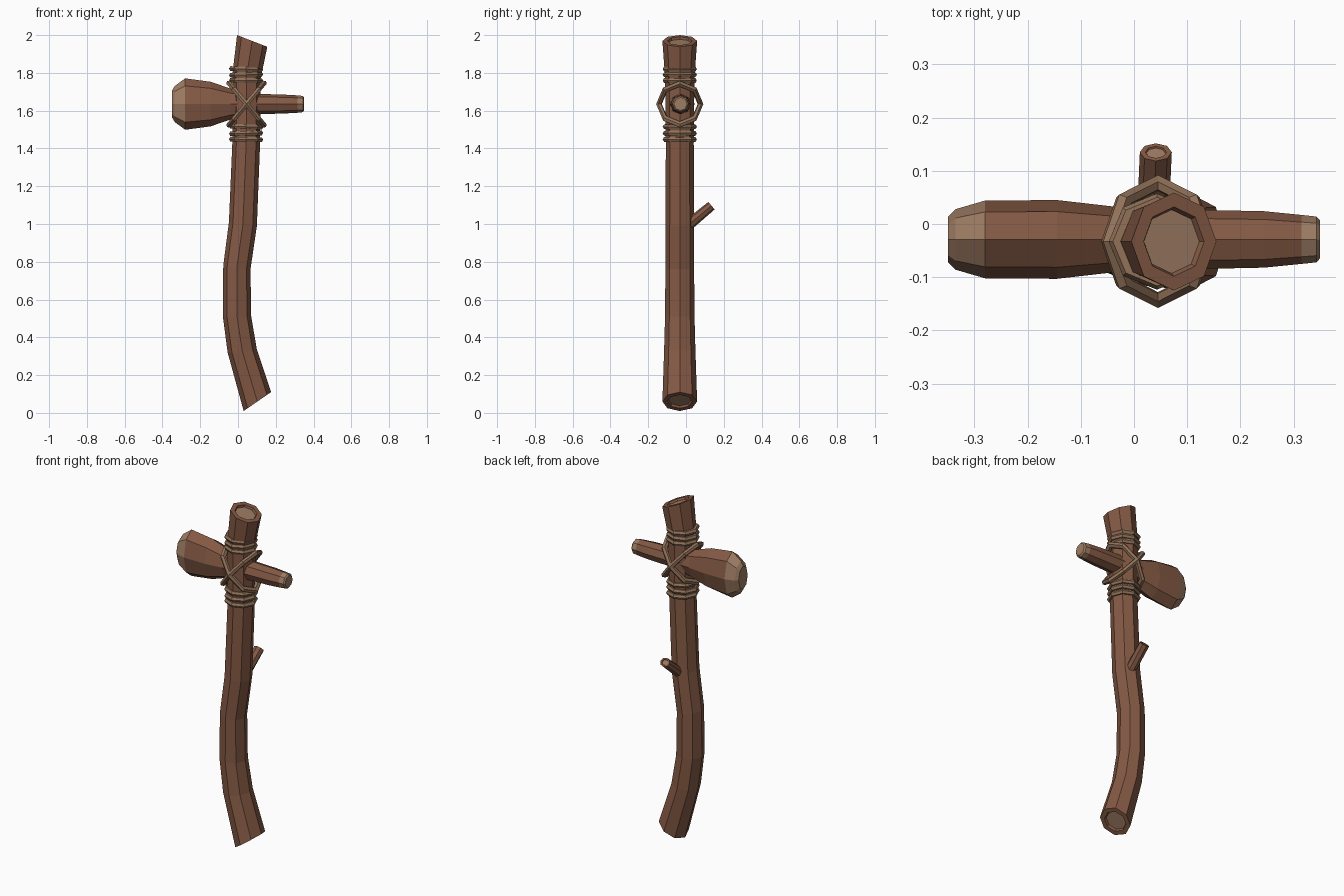
import bpy, bmesh, math
from mathutils import Vector

if "Cube" in bpy.data.objects:
    bpy.data.objects.remove(bpy.data.objects["Cube"])


def material(name, rgb):
    m = bpy.data.materials.new(name)
    m.diffuse_color = (*rgb, 1)
    m.use_nodes = True
    m.node_tree.nodes["Principled BSDF"].inputs["Base Color"].default_value = m.diffuse_color
    return m


WOOD = material("bark", (0.23, 0.10, 0.058))
LIGHT = material("cut_wood", (0.34, 0.20, 0.125))
ROPE = material("rope", (0.29, 0.17, 0.10))
CY = -0.033          # depth of the handle axis
HX, HZ = 0.045, 1.635  # where head and handle cross


def loft(name, rings, sides, light_spans=()):
    """Skin through rings of (centre, half-axis u, half-axis v)."""
    bm = bmesh.new()
    loops = []
    for c, u, v in rings:
        angles = [2 * math.pi * i / sides for i in range(sides)]
        loops.append([bm.verts.new(c + u * math.cos(a) + v * math.sin(a)) for a in angles])
    for k in range(len(loops) - 1):
        a, b = loops[k], loops[k + 1]
        for i in range(sides):
            j = (i + 1) % sides
            f = bm.faces.new((a[i], a[j], b[j], b[i]))
            f.material_index = 1 if k in light_spans else 0
    for l in (loops[0], loops[-1]):
        bm.faces.new(l).material_index = 1
    bmesh.ops.recalc_face_normals(bm, faces=bm.faces)
    me = bpy.data.meshes.new(name)
    bm.to_mesh(me)
    bm.free()
    me.materials.append(WOOD)
    me.materials.append(LIGHT)
    ob = bpy.data.objects.new(name, me)
    bpy.context.collection.objects.link(ob)
    return ob


def recessed(rings, inset=0.65, depth=0.012, both=True):
    """Add a rim and a slightly sunk cap at the ends."""
    def sink(end, inner):
        c, u, v = end
        n = u.cross(v).normalized()
        if n.dot(inner[0] - c) < 0:
            n = -n
        return [(c, u * (inset + 0.06), v * (inset + 0.06)),
                (c + n * depth, u * inset, v * inset)]
    out = rings + sink(rings[-1], rings[-2])
    if both:
        out = sink(rings[0], rings[1])[::-1] + out
    return out


# Handle: left x, left z, right x, right z, half depth
sections = [
    (0.03, 0.01, 0.175, 0.11, 0.092),
    (-0.055, 0.32, 0.10, 0.335, 0.083),
    (-0.08, 0.51, 0.07, 0.51, 0.078),
    (-0.078, 0.78, 0.066, 0.76, 0.076),
    (-0.048, 1.01, 0.10, 0.99, 0.075),
    (-0.03, 1.43, 0.117, 1.43, 0.074),
    (-0.03, 1.79, 0.12, 1.77, 0.078),
    (-0.005, 2.0, 0.155, 1.938, 0.092),
]
handle = []
for x0, z0, x1, z1, h in sections:
    a, b = Vector((x0, CY, z0)), Vector((x1, CY, z1))
    handle.append(((a + b) / 2, (b - a) / 2, Vector((0, h, 0))))
loft("handle", recessed(handle), 8)

# Club head: x, half depth, half height
profile = [(-0.35, 0.042, 0.07), (-0.335, 0.057, 0.095), (-0.28, 0.073, 0.136),
           (-0.145, 0.074, 0.118), (-0.04, 0.062, 0.082), (0.10, 0.056, 0.054),
           (0.245, 0.053, 0.050), (0.315, 0.046, 0.046), (0.343, 0.043, 0.043),
           (0.35, 0.035, 0.035)]
loft("club_head",
     [(Vector((x, -0.029, HZ)), Vector((0, h, 0)), Vector((0, 0, v))) for x, h, v in profile],
     8, light_spans=(0, 1, 7, 8))

# Broken twig on the back of the handle
base, tip = Vector((0.035, 0.0, 0.985)), Vector((0.041, 0.135, 1.097))
side = Vector((1, 0, 0))
up = (tip - base).cross(side).normalized()
twig = [(base, side * 0.03, up * 0.03), (tip, side * 0.03, up * 0.026)]
loft("twig", recessed(twig, 0.6, 0.003, both=False), 8)


def rope(name, loc, major, minor, rot=0, stretch=1):
    bpy.ops.mesh.primitive_torus_add(major_segments=8, minor_segments=6, location=loc,
                                     rotation=(0, rot, 0), major_radius=major,
                                     minor_radius=minor)
    ob = bpy.context.object
    ob.name = name
    ob.scale.x = stretch
    ob.data.materials.append(ROPE)


# Lashing rings below and above the head
for i, z in enumerate((1.448, 1.48, 1.515, 1.76, 1.79, 1.82)):
    rope(f"lashing_ring_{i + 1}", (0.043, CY, z), 0.076, 0.0145,
         math.radians((1, -1.5, 2)[i % 3]))

# Crossed lashing loops around head and handle
for s in (-1, 1):
    rope("cross_lashing", (HX, CY, HZ), 0.110, 0.015, s * math.radians(50), 1.28)
